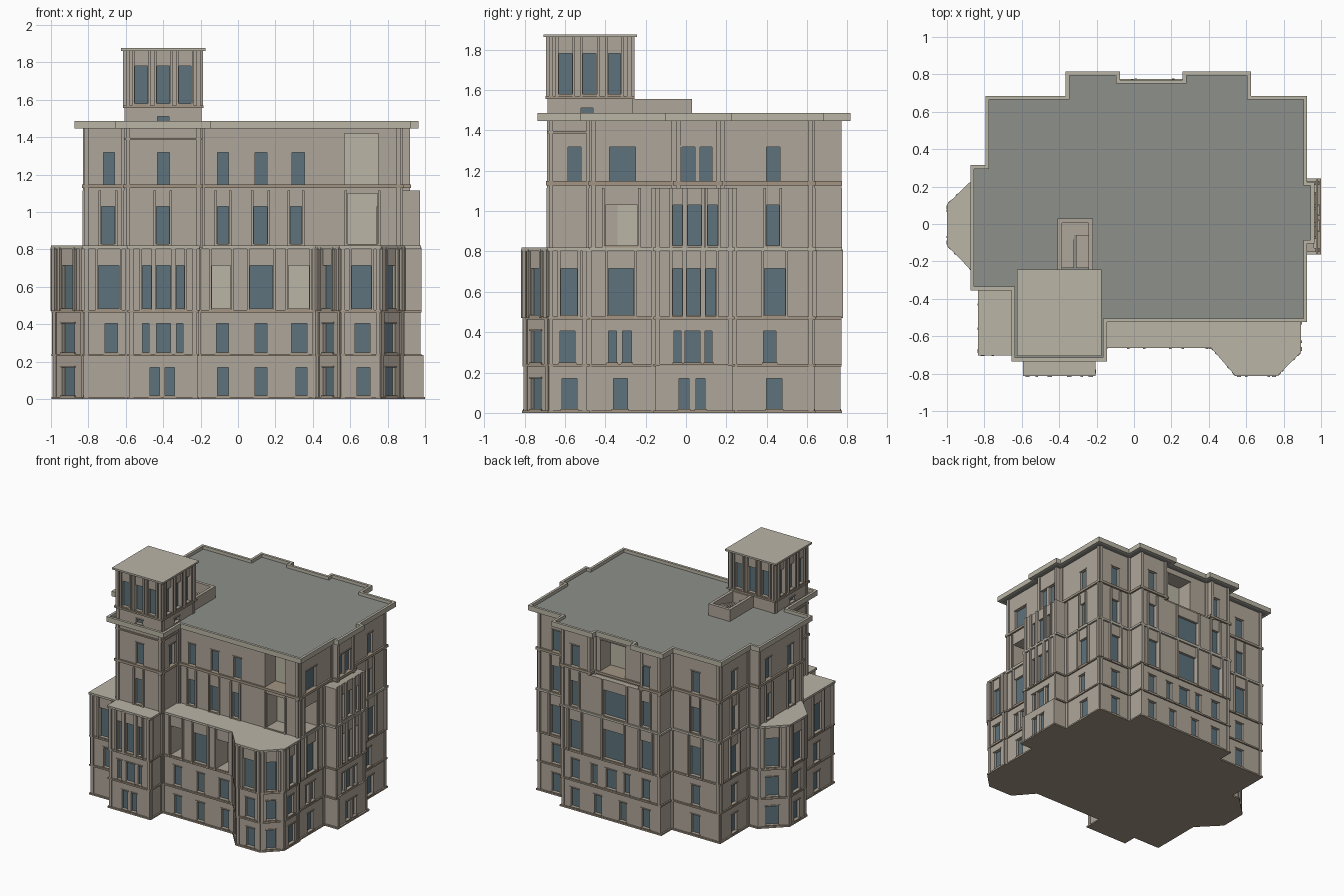
import bpy, bmesh
from mathutils import Vector as V

if "Cube" in bpy.data.objects:
    bpy.data.objects.remove(bpy.data.objects["Cube"])


def material(name, c):
    m = bpy.data.materials.new(name)
    m.diffuse_color = (*c, 1)
    m.use_nodes = True
    m.node_tree.nodes["Principled BSDF"].inputs["Base Color"].default_value = m.diffuse_color
    return m


WALL = material("stone", (0.43, 0.38, 0.32))
GLASS = material("glass", (0.11, 0.17, 0.20))
LIGHT = material("pale_stone", (0.49, 0.46, 0.38))
BAND = material("band_stone", (0.36, 0.30, 0.23))
ROOF = material("roof_grey", (0.27, 0.28, 0.26))


def finish(name, bm, mats):
    bmesh.ops.remove_doubles(bm, verts=bm.verts, dist=1e-5)
    me = bpy.data.meshes.new(name)
    bm.to_mesh(me)
    bm.free()
    for m in mats:
        me.materials.append(m)
    ob = bpy.data.objects.new(name, me)
    bpy.context.collection.objects.link(ob)
    return ob


def offset(poly, d):
    """Mitred outward offset of a counter-clockwise outline."""
    out = []
    for i, p in enumerate(poly):
        a, p, b = V(poly[i - 1]), V(p), V(poly[(i + 1) % len(poly)])
        e, f = (p - a).normalized(), (b - p).normalized()
        n, m = V((e.y, -e.x)), V((f.y, -f.x))
        q = p + (n + m) * (d / (1 + n.dot(m)))
        out.append((q.x, q.y))
    return out


def slab(name, poly, z0, z1, mat, d=0.0):
    bm = bmesh.new()
    lo = [bm.verts.new((x, y, z0)) for x, y in offset(poly, d)]
    hi = [bm.verts.new((v.co.x, v.co.y, z1)) for v in lo]
    bm.faces.new(lo[::-1])
    bm.faces.new(hi)
    for i in range(len(lo)):
        j = (i + 1) % len(lo)
        bm.faces.new((lo[i], lo[j], hi[j], hi[i]))
    return finish(name, bm, [mat])


def rim(name, poly, z0, z1, width, mat):
    bm = bmesh.new()
    inner = offset(poly, -width)
    rings = [[bm.verts.new((x, y, z)) for x, y in p]
             for p, z in ((poly, z0), (poly, z1), (inner, z1), (inner, z0))]
    for k in range(4):
        r, s = rings[k], rings[(k + 1) % 4]
        for i in range(len(poly)):
            j = (i + 1) % len(poly)
            bm.faces.new((r[i], r[j], s[j], s[i]))
    return finish(name, bm, [mat])


def rect(x0, y0, x1, y1):
    return [(x0, y0), (x1, y0), (x1, y1), (x0, y1)]


def storey(name, poly, z0, z1, wz, wins, pier=0.010, jamb=False):
    """Walls with real recessed openings, piers, sills and lintels."""
    bm = bmesh.new()
    for i in range(len(poly)):
        a, b = V(poly[i]), V(poly[(i + 1) % len(poly)])
        L, t = (b - a).length, (b - a).normalized()
        n = V((t.y, -t.x))

        def P(u, z, d):
            q = a + t * u + n * d
            return bm.verts.new((q.x, q.y, z))

        def quad(mat, *pts):
            bm.faces.new([P(*p) for p in pts]).material_index = mat

        def block(u0, u1, s0, s1, d, mat=0):
            quad(mat, (u0, s0, d), (u1, s0, d), (u1, s1, d), (u0, s1, d))
            for u, w in ((u0, 0), (u1, 1)):
                q = [(u, s0, 0), (u, s0, d), (u, s1, d), (u, s1, 0)]
                quad(mat, *(q[::-1] if w else q))
            quad(mat, (u0, s1, d), (u1, s1, d), (u1, s1, 0), (u0, s1, 0))
            quad(mat, (u0, s0, 0), (u1, s0, 0), (u1, s0, d), (u0, s0, d))

        # openings that belong to this edge
        holes = []
        if max(abs(n.x), abs(n.y)) < 0.97:
            holes.append((L * 0.27, L * 0.67, wz[0], wz[1], 0.02, 1))
        else:
            side = "F" if n.y < -0.9 else "R" if n.x > 0.9 else "B" if n.y > 0.9 else "L"
            for w in wins.get(side, ()):
                pts = [V((c, a.y)) if side in "FB" else V((a.x, c)) for c in w[:2]]
                u0, u1 = sorted((p - a).dot(t) for p in pts)
                if u0 > 0.01 and u1 < L - 0.01:
                    if len(w) > 2:
                        holes.append((u0, u1, wz[0], w[2], 0.13, 2))
                    else:
                        holes.append((u0, u1, wz[0], wz[1], 0.02, 1))
        us = sorted({0, L, *[h[0] for h in holes], *[h[1] for h in holes]})
        zs = sorted({z0, z1, *[h[2] for h in holes], *[h[3] for h in holes]})
        for u0, u1 in zip(us, us[1:]):
            for s0, s1 in zip(zs, zs[1:]):
                um, sm = (u0 + u1) / 2, (s0 + s1) / 2
                if not any(h[0] < um < h[1] and h[2] < sm < h[3] for h in holes):
                    quad(0, (u0, s0, 0), (u1, s0, 0), (u1, s1, 0), (u0, s1, 0))
        for u0, u1, s0, s1, d, m in holes:
            c = [(u0, s0), (u1, s0), (u1, s1), (u0, s1)]
            quad(m, *[(*p, -d) for p in c])
            for k in range(4):
                p, q = c[k], c[(k + 1) % 4]
                quad(0, (*p, 0), (*q, 0), (*q, -d), (*p, -d))
            block(u0 - 0.008, u1 + 0.008, s0 - 0.010, s0, 0.008, 3)
            if jamb:
                block(u0 - 0.016, u0 - 0.003, z0, z1, pier)
                block(u1 + 0.003, u1 + 0.016, z0, z1, pier)
            else:
                block(u0 - 0.008, u1 + 0.008, s1, s1 + 0.008, 0.006)
        if L > 0.15:
            block(0, 0.022, z0, z1, pier)
            block(L - 0.022, L, z0, z1, pier)
    return finish(name, bm, [WALL, GLASS, LIGHT, BAND])


# footprints
back = [(0.87, 0.63), (0.57, 0.63), (0.57, 0.76)]
back_left = [(-0.31, 0.76), (-0.31, 0.63), (-0.74, 0.63), (-0.74, 0.26), (-0.82, 0.26)]
recess = [(0.315, 0.76), (0.315, 0.715), (-0.13, 0.715), (-0.13, 0.76)]


def right_bay(x, y0=-0.15, y1=0.23):
    return [(0.87, y0), (x, y0), (x, y1), (0.87, y1)]


def lower(bx):
    return ([(-0.82, -0.69), (-0.58, -0.69), (-0.58, -0.80), (-0.22, -0.80), (-0.22, -0.65),
             (0.42, -0.65), (0.55, -0.80), (0.76, -0.80), (0.88, -0.68), (0.88, -0.49), (0.87, -0.49)]
            + right_bay(bx) + back + back_left
            + [(-0.985, 0.10), (-0.985, -0.11), (-0.82, -0.28)])


tower_side = [(-0.82, -0.30), (-0.60, -0.30), (-0.60, -0.68), (-0.20, -0.68), (-0.20, -0.47), (0.87, -0.47)]
third = tower_side + right_bay(0.962) + back + back_left
fourth = tower_side + right_bay(0.91, -0.05, 0.17) + back + recess + back_left
tower = rect(-0.60, -0.68, -0.20, -0.27)

# lower storeys
bw = [(0.68, 0.75), (0.42, 0.49), (-0.21, -0.14), (-0.56, -0.49)]
storey("ground_storey_walls", lower(0.985), 0, 0.235, (0.02, 0.17), {
    "F": [(-0.47, -0.42), (-0.39, -0.34), (-0.11, -0.05), (0.09, 0.155), (0.31, 0.37), (0.635, 0.705)],
    "R": [(-0.615, -0.54), (-0.36, -0.29), (-0.035, 0.015), (0.05, 0.095), (0.40, 0.475)],
    "B": bw + [(0.22, 0.28), (0.0, 0.06)], "L": [(-0.52, -0.45), (-0.03, 0.04), (0.41, 0.48)]}, 0.006)
storey("first_storey_walls", lower(0.965), 0.235, 0.47, (0.25, 0.405), {
    "F": [(-0.71, -0.645), (-0.51, -0.475), (-0.435, -0.36), (-0.33, -0.295), (-0.115, -0.05),
          (0.09, 0.155), (0.285, 0.37), (0.625, 0.705)],
    "R": [(-0.625, -0.55), (-0.385, -0.345), (-0.315, -0.27), (-0.06, -0.025), (-0.005, 0.07),
          (0.095, 0.13), (0.385, 0.445)],
    "B": bw + [(0.26, 0.31), (0.09, 0.18), (-0.03, 0.02)], "L": [(-0.52, -0.45), (-0.04, 0.05), (0.41, 0.48)]})
storey("second_storey_walls", lower(0.965), 0.47, 0.81, (0.485, 0.715), {
    "F": [(-0.745, -0.635), (-0.51, -0.465), (-0.435, -0.36), (-0.33, -0.29), (-0.14, -0.04, 0.715),
          (0.065, 0.185), (0.27, 0.38, 0.715), (0.61, 0.71)],
    "R": [(-0.62, -0.54), (-0.385, -0.26), (-0.065, -0.02), (0.005, 0.07), (0.10, 0.145), (0.39, 0.49)],
    "B": [(0.67, 0.76), (0.40, 0.50), (0.02, 0.20), (-0.23, -0.13), (-0.58, -0.48)],
    "L": [(-0.55, -0.44), (-0.06, 0.06), (0.40, 0.50)]}, 0.017, True)

# upper storeys
storey("third_storey_walls", third, 0.81, 1.115, (0.83, 1.03), {
    "F": [(-0.73, -0.66), (-0.435, -0.37), (-0.11, -0.05), (0.085, 0.155), (0.28, 0.34), (0.585, 0.745, 1.10)],
    "R": [(-0.40, -0.24, 1.03), (-0.065, -0.02), (0.01, 0.075), (0.11, 0.155), (0.40, 0.46)],
    "B": bw + [(0.0, 0.20)], "L": [(-0.52, -0.45), (-0.19, -0.12), (0.09, 0.16), (0.41, 0.48)]}, 0.012, True)
storey("fourth_storey_walls", fourth, 1.115, 1.455, (1.147, 1.318), {
    "F": [(-0.72, -0.66), (-0.43, -0.365), (-0.11, -0.05), (0.09, 0.155), (0.29, 0.355), (0.57, 0.75, 1.42)],
    "R": [(-0.585, -0.52), (-0.38, -0.25), (-0.02, 0.045), (0.07, 0.13), (0.40, 0.465)],
    "B": bw + [(0.04, 0.26, 1.40)], "L": [(-0.52, -0.45), (-0.19, -0.12), (0.09, 0.16), (0.41, 0.48)]})

# tower base and lantern
small = [(-0.43, -0.37)]
storey("tower_base_walls", tower, 1.45, 1.565, (1.475, 1.51),
       {"F": small, "R": [(-0.52, -0.46)], "B": [], "L": [(-0.52, -0.46)]}, 0.006)
tx = [(-0.55, -0.485), (-0.433, -0.367), (-0.315, -0.25)]
ty = [(-0.63, -0.565), (-0.51, -0.445), (-0.385, -0.325)]
storey("tower_lantern_walls", tower, 1.565, 1.866, (1.58, 1.78),
       {"F": tx, "B": tx, "L": ty, "R": ty}, 0.014, True)

# string courses, terraces and roofs
slab("base_plinth", lower(0.988), 0, 0.012, BAND, 0.012)
slab("first_band", lower(0.97), 0.230, 0.242, BAND, 0.011)
slab("second_band", lower(0.97), 0.464, 0.477, BAND, 0.011)
slab("terrace_roofs", lower(0.965), 0.803, 0.82, LIGHT, 0.014)
slab("third_roof", third, 1.105, 1.115, WALL, 0.0)
slab("fourth_band", fourth, 1.128, 1.148, BAND, 0.014)
slab("tower_band", rect(-0.60, -0.68, -0.20, -0.46), 1.385, 1.396, BAND, 0.010)
slab("main_roof", fourth, 1.448, 1.462, ROOF, 0.05)
rim("roof_cornice", offset(fourth, 0.055), 1.447, 1.487, 0.020, LIGHT)
slab("tower_base_ledge", tower, 1.556, 1.570, BAND, 0.016)
slab("tower_roof", tower, 1.862, 1.876, LIGHT, 0.026)

# roof stair enclosure with two flights
rim("stair_parapet", rect(-0.41, -0.27, -0.22, 0.03), 1.455, 1.555, 0.024, WALL)
for k in range(8):
    y = -0.06 - k * 0.022
    slab("stair_step_left", rect(-0.386, y - 0.022, -0.32, y), 1.45, 1.466 + k * 0.006, WALL)
    slab("stair_step_right", rect(-0.31, y - 0.022, -0.244, y), 1.45, 1.514 - k * 0.006, WALL)
slab("stair_landing", rect(-0.386, -0.06, -0.244, 0.006), 1.45, 1.470, WALL)
